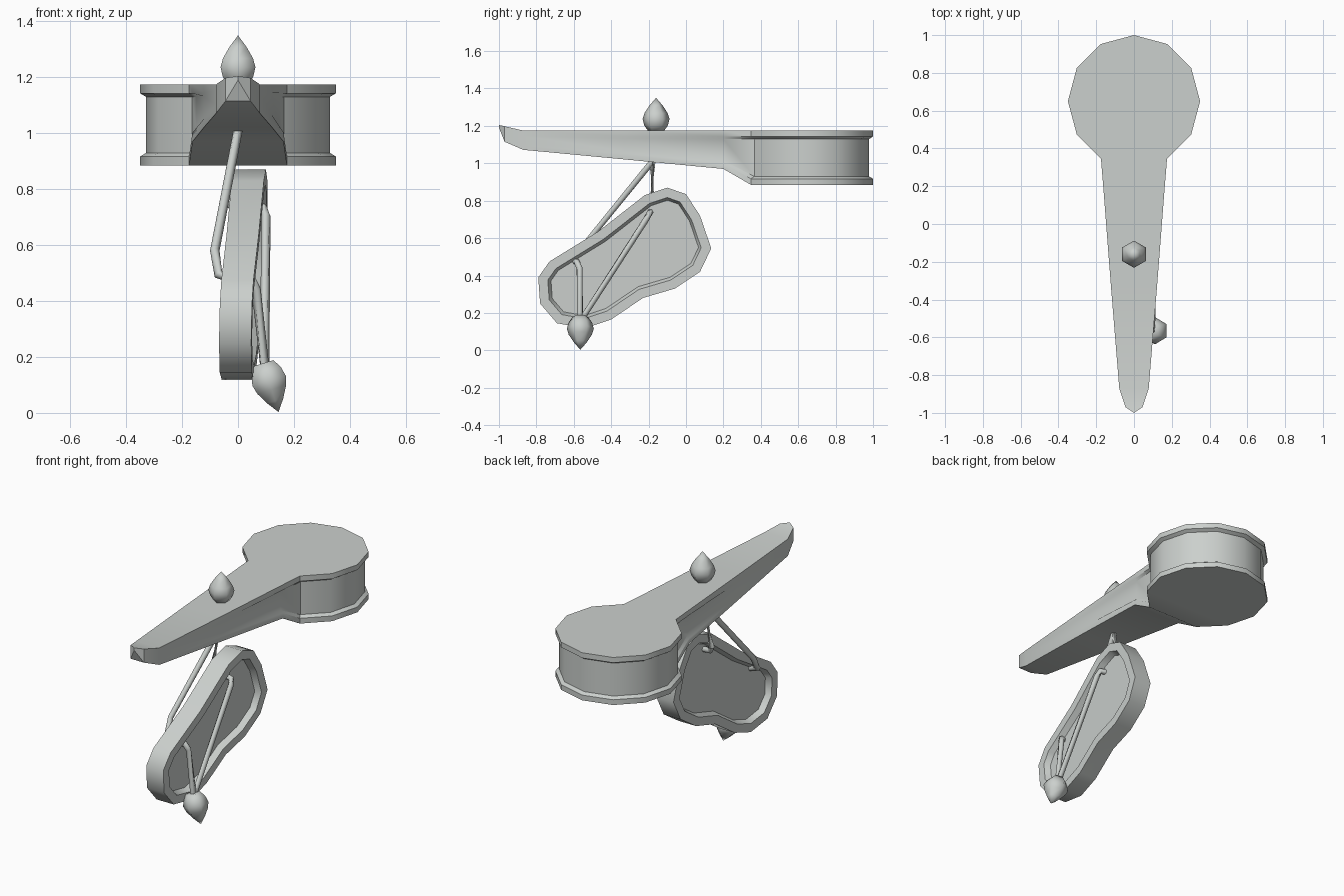
import bpy, bmesh, math
from mathutils import Vector

cube = bpy.data.objects.get("Cube")
if cube:
    bpy.data.objects.remove(cube)

COLOR = (0.6, 0.63, 0.61, 1)
grey = bpy.data.materials.new("pale_grey")
grey.use_nodes = True
grey.diffuse_color = COLOR
bsdf = next(n for n in grey.node_tree.nodes if n.type == 'BSDF_PRINCIPLED')
bsdf.inputs["Base Color"].default_value = COLOR


def finish(name, bm, angle):
    bmesh.ops.remove_doubles(bm, verts=bm.verts, dist=0.0005)
    bmesh.ops.recalc_face_normals(bm, faces=bm.faces)
    mesh = bpy.data.meshes.new(name)
    bm.to_mesh(mesh)
    bm.free()
    mesh.materials.append(grey)
    obj = bpy.data.objects.new(name, mesh)
    bpy.context.collection.objects.link(obj)
    bpy.ops.object.select_all(action='DESELECT')
    obj.select_set(True)
    bpy.context.view_layer.objects.active = obj
    bpy.ops.object.shade_smooth_by_angle(angle=math.radians(angle))
    return obj


def bridge(bm, rings):
    """Skin closed rings of vertices in order."""
    for a, b in zip(rings, rings[1:]):
        n = len(a)
        for i in range(n):
            j = (i + 1) % n
            bm.faces.new((a[i], a[j], b[j], b[i]))


# Upper body: sections along y as (half width, y, top, bottom, groove depth)
CENTER, RADIUS, TOP, BOTTOM = 0.65, 0.35, 1.175, 0.885
sections = [(0, -1.0, 1.205, 1.19, 0), (0.045, -0.97, 1.198, 1.115, 0),
            (0.078, -0.87, TOP, 1.072, 0), (0.122, -0.33, TOP, 1.021, 0),
            (0.163, 0.2, TOP, 0.97, 0.014)]
for k in range(6):
    a = math.radians(30 * (k + 1))
    sections.append((RADIUS * math.sin(a), CENTER - RADIUS * math.cos(a), TOP, BOTTOM, None))

bm = bmesh.new()
rings = []
for w, y, top, bot, groove in sections:
    lip = min(0.032, (top - bot) * 0.2)
    if groove is None:
        wi, yi = w * 0.94, CENTER + (y - CENTER) * 0.94
    else:
        wi, yi = w - groove, y
    half = [(w, y, top), (w, y, top - lip), (wi, yi, top - lip * 1.4),
            (wi, yi, bot + lip * 1.4), (w, y, bot + lip), (w, y, bot)]
    loop = half + [(-x, v, z) for x, v, z in reversed(half)]
    rings.append([bm.verts.new(p) for p in loop])
bridge(bm, rings)
finish("upper_body", bm, 38)

# Lower case: leaning plate with a recess on both sides
outline = [(-0.10, 0.87), (0.0, 0.835), (0.075, 0.72), (0.135, 0.545), (0.075, 0.42),
           (-0.06, 0.33), (-0.23, 0.28), (-0.4, 0.165), (-0.54, 0.118), (-0.69, 0.145),
           (-0.78, 0.25), (-0.79, 0.39), (-0.73, 0.475), (-0.47, 0.635), (-0.22, 0.83)]


def lean(y, z):
    return -0.015 + 0.055 * (y + 0.1) + 0.025 * (z - 0.87)


bm = bmesh.new()
sides = [[bm.verts.new((lean(y, z) + t, y, z)) for y, z in outline] for t in (0, 0.115)]
bridge(bm, sides)
caps = [bm.faces.new(s) for s in sides]
bmesh.ops.recalc_face_normals(bm, faces=bm.faces)
for cap in caps:
    bmesh.ops.inset_region(bm, faces=[cap], thickness=0.05, use_even_offset=True)
    bmesh.ops.inset_region(bm, faces=[cap], thickness=0.015, depth=-0.035, use_even_offset=True)
finish("lower_case", bm, 45)


# Pointed bulbs
def bulb(name, base, tip):
    base, tip = Vector(base), Vector(tip)
    axis = tip - base
    turn = Vector((0, 0, 1)).rotation_difference(axis)
    bm = bmesh.new()
    rings = []
    for r, h in [(0, 0), (0.042, 0), (0.063, 0.17), (0.072, 0.36), (0.062, 0.54),
                 (0.035, 0.77), (0, 1)]:
        ring = []
        for i in range(6):
            a = math.radians(30 + 60 * i)
            p = Vector((r * math.cos(a), r * math.sin(a), h * axis.length))
            ring.append(bm.verts.new(base + turn @ p))
        rings.append(ring)
    bridge(bm, rings)
    finish(name, bm, 70)


bulb("top_bulb", (0, -0.16, 1.172), (0, -0.16, 1.35))
bulb("bottom_bulb", (0.092, -0.565, 0.178), (0.145, -0.565, 0.003))


# Bent rods
def rod(name, points, radius=0.017):
    pts = [Vector(p) for p in points]
    bm = bmesh.new()
    rings = []
    for i, p in enumerate(pts):
        before = (p - pts[i - 1]).normalized() if i else Vector()
        after = (pts[i + 1] - p).normalized() if i + 1 < len(pts) else Vector()
        turn = (before + after).to_track_quat('Z', 'Y')
        rings.append([bm.verts.new(p + turn @ Vector((radius * math.cos(a), radius * math.sin(a), 0)))
                      for a in [math.tau * k / 6 for k in range(6)]])
    bridge(bm, rings)
    bm.faces.new(rings[0])
    bm.faces.new(rings[-1])
    finish(name, bm, 65)


rod("upper_diagonal_rod", [(0, -0.18, 1.01), (-0.083, -0.53, 0.58), (-0.07, -0.585, 0.495), (0.005, -0.6, 0.47)])
rod("upper_vertical_rod", [(0, -0.18, 1.01), (-0.045, -0.18, 0.77), (-0.035, -0.185, 0.745), (0.025, -0.19, 0.74)])
rod("lower_diagonal_rod", [(0.045, -0.19, 0.74), (0.09, -0.195, 0.735), (0.1, -0.21, 0.705), (0.095, -0.555, 0.17)])
rod("lower_vertical_rod", [(0.01, -0.595, 0.475), (0.05, -0.585, 0.475), (0.065, -0.57, 0.44), (0.095, -0.565, 0.17)])
